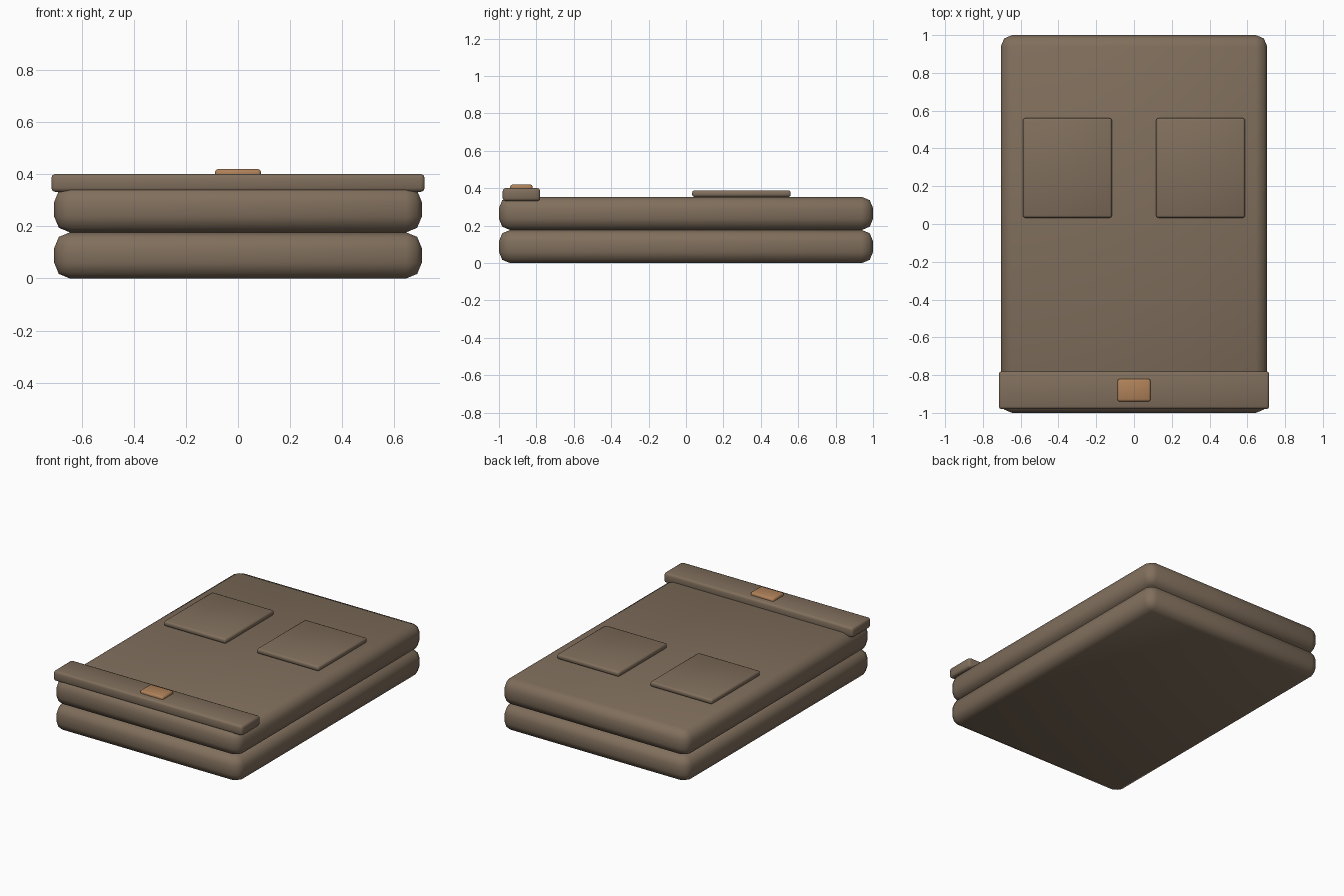
import bpy
import math

if "Cube" in bpy.data.objects:
    bpy.data.objects.remove(bpy.data.objects["Cube"])


def material(name, rgb):
    mat = bpy.data.materials.new(name)
    mat.diffuse_color = (*rgb, 1.0)
    mat.use_nodes = True
    mat.node_tree.nodes["Principled BSDF"].inputs["Base Color"].default_value = mat.diffuse_color
    return mat


CLOTH = material("brown cloth", (0.215, 0.157, 0.107))
COPPER = material("copper", (0.43, 0.22, 0.10))


def slab(name, x, y, z, bevel, mat):
    """Rounded box given its (min, max) range on each axis."""
    ranges = (x, y, z)
    bpy.ops.mesh.primitive_cube_add(size=1, location=[(a + b) / 2 for a, b in ranges])
    obj = bpy.context.object
    obj.name = name
    obj.scale = [b - a for a, b in ranges]
    bpy.ops.object.transform_apply(location=False, rotation=False, scale=True)
    obj.data.materials.append(mat)
    mod = obj.modifiers.new("rounded edges", 'BEVEL')
    mod.width = bevel
    mod.segments = 2
    mod.limit_method = 'NONE'
    bpy.ops.object.modifier_apply(modifier=mod.name)
    bpy.ops.object.shade_smooth_by_angle(angle=math.radians(50))
    return obj


# Two folded cloth layers
slab("lower_fold", (-0.705, 0.705), (-1, 1), (0, 0.177), 0.06, CLOTH)
slab("upper_fold", (-0.705, 0.705), (-1, 1), (0.177, 0.354), 0.06, CLOTH)

# Waistband across the front end, with its button
slab("waistband", (-0.716, 0.716), (-0.98, -0.78), (0.332, 0.401), 0.015, CLOTH)
slab("button", (-0.088, 0.088), (-0.94, -0.82), (0.385, 0.42), 0.012, COPPER)

# Mirrored pair of patch pockets
for side, label in ((-1, "left"), (1, "right")):
    xs = sorted((side * 0.117, side * 0.588))
    slab(label + "_pocket", xs, (0.033, 0.56), (0.354, 0.389), 0.012, CLOTH)
